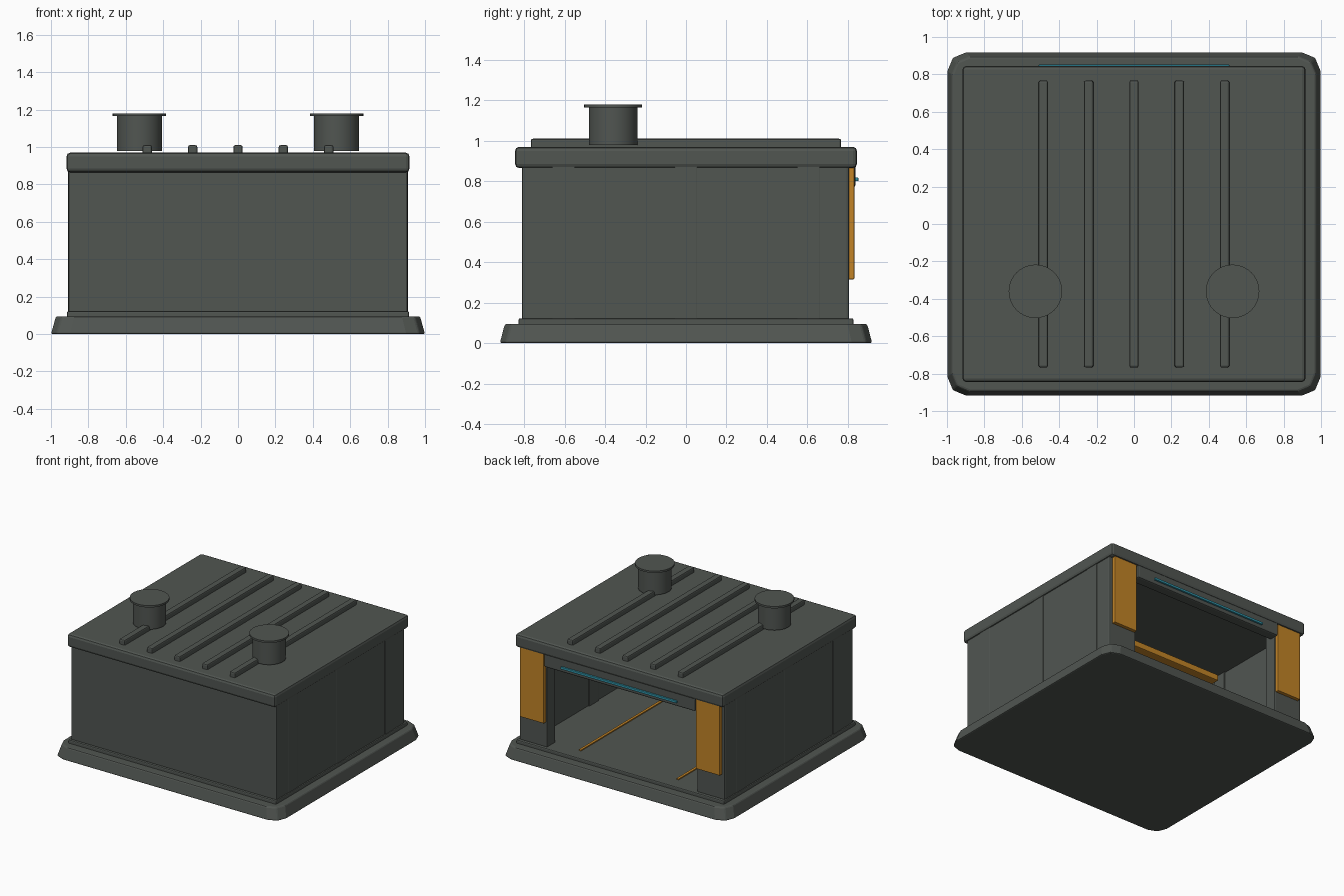
import bpy
import bmesh

default = bpy.data.objects.get("Cube")
if default:
    bpy.data.objects.remove(default, do_unlink=True)


def material(name, rgb):
    mat = bpy.data.materials.new(name)
    mat.use_nodes = True
    mat.diffuse_color = (*rgb, 1)
    mat.node_tree.nodes["Principled BSDF"].inputs["Base Color"].default_value = (*rgb, 1)
    return mat


GREY = material("dark_grey", (0.082, 0.092, 0.083))
ORANGE = material("warning_orange", (0.54, 0.23, 0.02))
CYAN = material("light_cyan", (0.03, 0.30, 0.40))


def finish(name, bm, mat, bevel=0.0, segments=2):
    """Turn a bmesh into an object with an optional edge bevel."""
    mesh = bpy.data.meshes.new(name)
    bm.to_mesh(mesh)
    bm.free()
    mesh.materials.append(mat)
    obj = bpy.data.objects.new(name, mesh)
    bpy.context.collection.objects.link(obj)
    if bevel:
        mod = obj.modifiers.new("edge_bevel", "BEVEL")
        mod.width = bevel
        mod.segments = segments
        mod.limit_method = "ANGLE"
    return obj


def block(x, y, z):
    """A box bmesh from (low, high) ranges."""
    bm = bmesh.new()
    bmesh.ops.create_cube(bm, size=1)
    for v in bm.verts:
        v.co = [r[0] if c < 0 else r[1] for c, r in zip(v.co, (x, y, z))]
    return bm


def box(name, x, y, z, mat=GREY, bevel=0.008):
    return finish(name, block(x, y, z), mat, bevel)


def side_range(side, inner, outer):
    return tuple(sorted((side * inner, side * outer)))


def cylinder(name, x, y, low, high, radius):
    bm = bmesh.new()
    bmesh.ops.create_cone(bm, cap_ends=True, segments=40, radius1=radius,
                          radius2=radius, depth=high - low)
    bmesh.ops.translate(bm, verts=bm.verts, vec=(x, y, (low + high) / 2))
    obj = finish(name, bm, GREY)
    bpy.ops.object.select_all(action="DESELECT")
    obj.select_set(True)
    bpy.context.view_layer.objects.active = obj
    bpy.ops.object.shade_smooth_by_angle()
    return obj


# Plinth: cut corners and sloping sides
bm = block((-1, 1), (-0.92, 0.92), (0, 0.095))
upright = [e for e in bm.edges if abs(e.verts[0].co.z - e.verts[1].co.z) > 0.05]
bmesh.ops.bevel(bm, geom=upright, offset=0.1, segments=2, profile=0.5, affect="EDGES")
for v in bm.verts:
    if v.co.z > 0.05:
        v.co.x *= 0.973
        v.co.y *= 0.973
finish("plinth", bm, GREY, 0.01)
box("floor_slab", (-0.915, 0.915), (-0.828, 0.828), (0.08, 0.122))

# Walls, with shallow pilasters along the sides
WALL_Z = (0.115, 0.88)
box("front_wall", (-0.905, 0.905), (-0.81, -0.73), WALL_Z)
for side, word in ((-1, "right"), (1, "left")):
    box(word + "_wall", side_range(side, 0.82, 0.905), (-0.81, 0.80), WALL_Z)
    for i, y in enumerate((-0.605, 0, 0.605)):
        box(f"{word}_pilaster_{i + 1}", side_range(side, 0.81, 0.908),
            (y - 0.055, y + 0.055), WALL_Z, bevel=0.002)
    # Door posts with warning panels
    box(word + "_door_post", side_range(side, 0.66, 0.904), (0.70, 0.805), WALL_Z)
    box(word + "_door_panel", side_range(side, 0.67, 0.88), (0.80, 0.832),
        (0.315, 0.875), ORANGE, 0.005)
    # Guide line on the floor
    box(word + "_floor_line", side_range(side, 0.42, 0.44), (-0.70, 0.72),
        (0.118, 0.13), ORANGE, 0)

# Lintel and its light strip
box("lintel", (-0.665, 0.665), (0.755, 0.838), (0.77, 0.88), bevel=0.012)
box("light_strip", (-0.51, 0.51), (0.83, 0.852), (0.80, 0.818), CYAN, 0.003)

# Overhead beam inside
box("overhead_beam", (-0.76, 0.76), (-0.05, 0.05), (0.775, 0.825), ORANGE)

# Roof slab and ribs
box("roof", (-0.917, 0.917), (-0.845, 0.845), (0.865, 0.97), bevel=0.02)
for i in range(5):
    x = (i - 2) * 0.2425
    box(f"roof_rib_{i + 1}", (x - 0.025, x + 0.025), (-0.767, 0.767), (0.96, 1.01), bevel=0.01)

# Roof vents
for side, word in ((-1, "right"), (1, "left")):
    cylinder(word + "_vent", side * 0.527, -0.36, 0.98, 1.17, 0.12)
    cylinder(word + "_vent_cap", side * 0.527, -0.36, 1.165, 1.18, 0.143)
